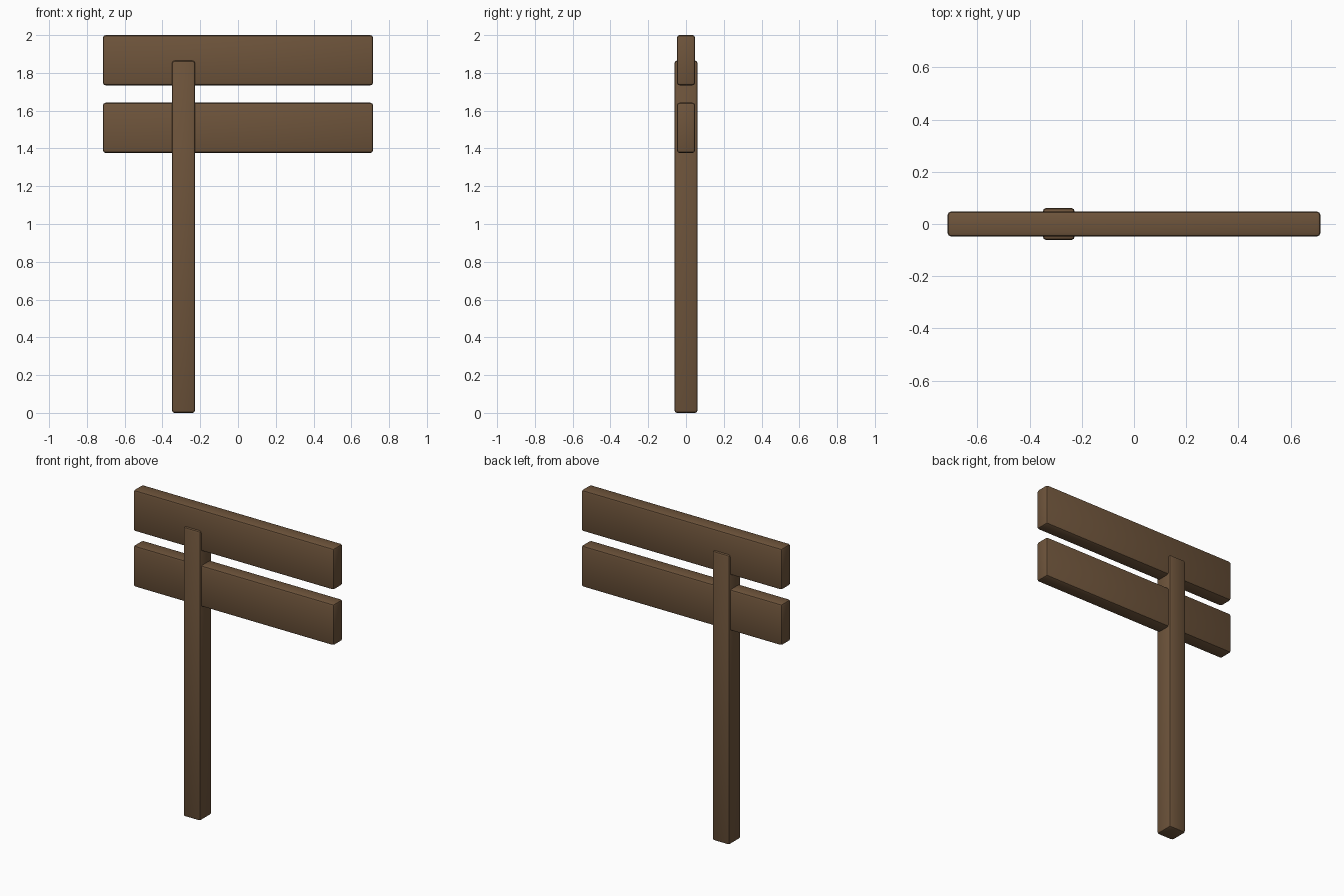
import bpy

if "Cube" in bpy.data.objects:
    bpy.data.objects.remove(bpy.data.objects["Cube"])

wood = bpy.data.materials.new("brown wood")
wood.diffuse_color = (0.156, 0.089, 0.044, 1.0)
wood.use_nodes = True
wood.node_tree.nodes["Principled BSDF"].inputs["Base Color"].default_value = wood.diffuse_color


def beam(name, x, y, z):
    """Softly bevelled timber spanning the given (min, max) ranges."""
    ranges = (x, y, z)
    bpy.ops.mesh.primitive_cube_add(size=1, location=[(a + b) / 2 for a, b in ranges])
    ob = bpy.context.object
    ob.name = name
    ob.scale = [b - a for a, b in ranges]
    bpy.ops.object.transform_apply(location=False, rotation=False, scale=True)
    ob.data.materials.append(wood)
    bev = ob.modifiers.new("soft edges", "BEVEL")
    bev.width = 0.014
    bev.segments = 2
    bpy.ops.object.modifier_apply(modifier=bev.name)
    bpy.ops.object.shade_smooth_by_angle(angle=0.52)
    return ob


# Upright post, left of centre
beam("post", (-0.350, -0.227), (-0.0615, 0.0615), (0.0, 1.865))

# Two sign boards passing through the post
for name, top in (("upper_board", 2.0), ("lower_board", 1.642)):
    beam(name, (-0.715, 0.715), (-0.048, 0.048), (top - 0.266, top))
